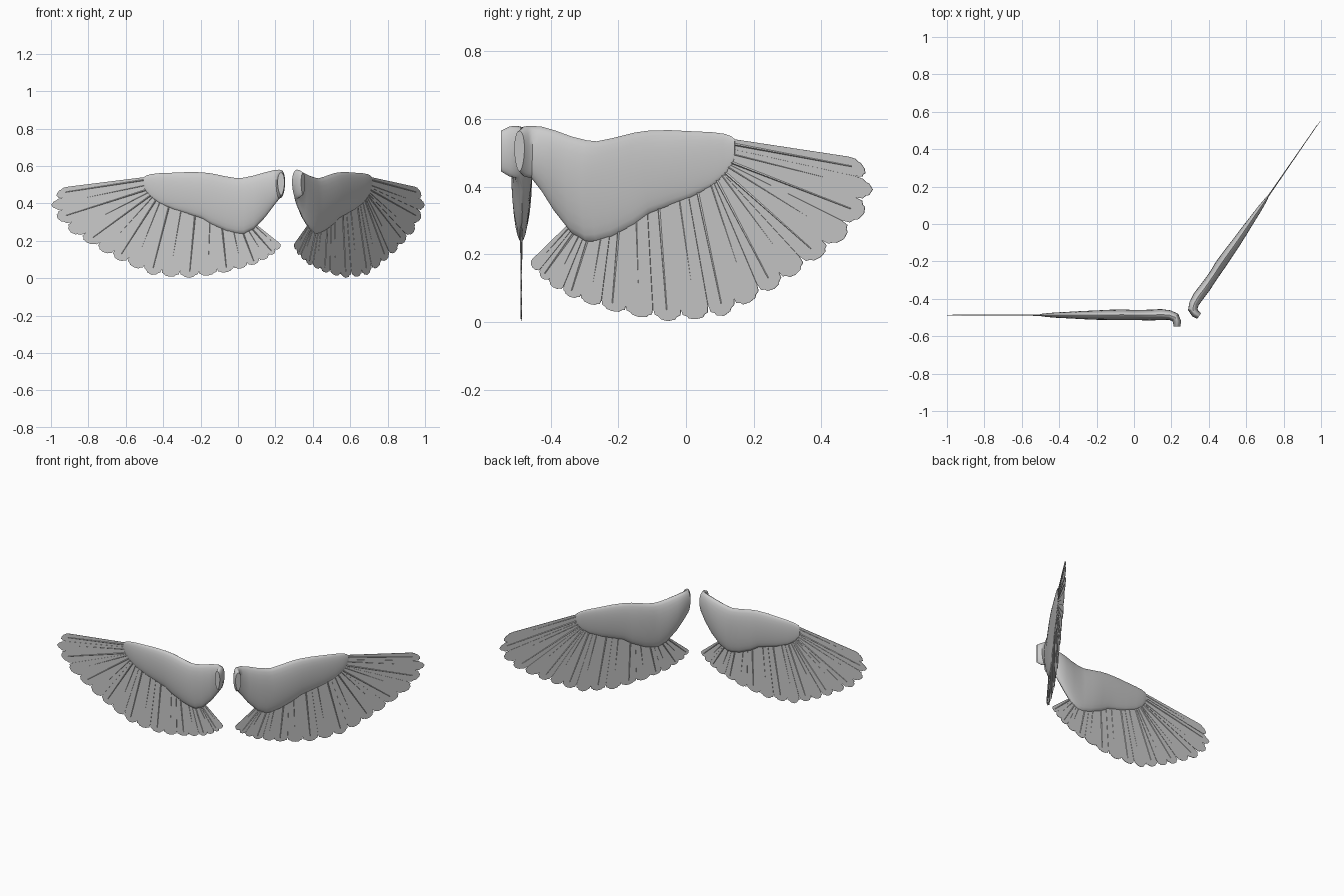
import bpy, bmesh, math
from mathutils import Vector

if "Cube" in bpy.data.objects:
    bpy.data.objects.remove(bpy.data.objects["Cube"])

# Wing space: u runs outward from the root, v is thickness (+ = hook side), z is up
def left(u, v, z):
    return Vector((0.25 - u, -0.487 - v, z))

def right(u, v, z):
    return Vector((0.287 + 0.568 * u + 0.823 * v, -0.475 + 0.823 * u - 0.568 * v, z))

# Arm stations: u, v, top, bottom, half thickness
ARM = [(.02, .060, .565, .445, .018), (.02, .035, .578, .430, .022), (.03, .012, .580, .425, .025),
       (.06, 0, .577, .385, .026), (.105, -.003, .566, .325, .029), (.167, 0, .548, .262, .029),
       (.22, 0, .537, .237, .027), (.256, 0, .534, .239, .027), (.31, -.002, .543, .252, .029),
       (.393, -.001, .560, .288, .027), (.447, 0, .566, .322, .025), (.52, 0, .567, .345, .022),
       (.59, 0, .564, .367, .018), (.67, 0, .561, .401, .014), (.717, 0, .556, .435, .010),
       (.742, 0, .548, .464, .007), (.754, 0, .539, .490, .004)]

# Feather spines: base u, base z, tip u, tip z
FEATHERS = [(.75, .525, 1.218, .453), (.75, .495, 1.249, .392), (.745, .47, 1.216, .320),
            (.735, .455, 1.145, .245), (.72, .44, 1.06, .192), (.71, .43, .972, .140),
            (.69, .415, .893, .098), (.67, .40, .807, .058), (.62, .38, .713, .018),
            (.555, .36, .616, .008), (.48, .335, .511, .002), (.40, .30, .411, .014),
            (.335, .27, .31, .032), (.275, .26, .231, .053), (.23, .26, .159, .074),
            (.20, .265, .10, .103), (.18, .27, .058, .130), (.16, .28, .028, .160)]

def make(name, bm):
    bmesh.ops.recalc_face_normals(bm, faces=bm.faces)
    me = bpy.data.meshes.new(name)
    bm.to_mesh(me)
    bm.free()
    ob = bpy.data.objects.new(name, me)
    bpy.context.collection.objects.link(ob)
    return ob

def loft(bm, rings):
    n = len(rings[0])
    vs = [[bm.verts.new(p) for p in r] for r in rings]
    for a, b in zip(vs, vs[1:]):
        for i in range(n):
            bm.faces.new((a[i], a[(i + 1) % n], b[(i + 1) % n], b[i]))
    bm.faces.new(vs[0][::-1])
    bm.faces.new(vs[-1])

def arm(name, place, n=24):
    rings = []
    for k, (u, v, top, bot, th) in enumerate(ARM):
        p, q = ARM[max(k - 1, 0)], ARM[min(k + 1, len(ARM) - 1)]
        t = Vector((q[0] - p[0], q[1] - p[1])).normalized()
        ring = []
        for i in range(n):
            a = 2 * math.pi * i / n
            w = th * math.cos(a) * (1 + .15 * math.sin(a))
            ring.append(place(u - t.y * w, v + t.x * w, (top + bot) / 2 + (top - bot) / 2 * math.sin(a)))
        rings.append(ring)
    bm = bmesh.new()
    loft(bm, rings)
    ob = make(name, bm)
    bpy.ops.object.select_all(action='DESELECT')
    ob.select_set(True)
    bpy.context.view_layer.objects.active = ob
    bpy.ops.object.shade_smooth_by_angle(angle=math.radians(40))

# Point on spine i at fraction t; spines beyond the ends are extrapolated
def spine(i, t):
    if i < 0:
        return 2 * spine(0, t) - spine(1, t)
    if i >= len(FEATHERS):
        return 2 * spine(i - 1, t) - spine(i - 2, t)
    bu, bz, tu, tz = FEATHERS[i]
    return Vector((bu, bz)).lerp(Vector((tu, tz)), t)

def feathers(name, place):
    bm = bmesh.new()
    quills = bmesh.new()
    for i in range(len(FEATHERS)):
        def at(s, t):
            side = (spine(i, t) + spine(i + (1 if s > 0 else -1), t)) / 2
            return spine(i, t).lerp(side, abs(s))
        # blade with a blunt, lobed tip
        half = [(1, -.12), (1, .3), (1, .6), (1, .9), (.9, .955), (.62, .97), (.5, .99)]
        outline = [at(s, t) for s, t in half] + [at(.01, 1)]
        outline += [at(-s, t) for s, t in reversed(half)]
        off = .001 if i % 2 else -.001
        loft(bm, [[place(p.x, off + d, p.y) for p in outline] for d in (-.001, .001)])
        # quill down the middle
        a, b = spine(i, -.1), spine(i, .9)
        d = (b - a).normalized()
        rings = []
        for p, r in ((a, .004), (b, .0015)):
            rings.append([place(p.x - d.y * r * c, r * s, p.y + d.x * r * c)
                          for c, s in ((1, 0), (0, 1), (-1, 0), (0, -1))])
        loft(quills, rings)
    make(name + "_feathers", bm)
    make(name + "_quills", quills)

for side, place in (("left_wing", left), ("right_wing", right)):
    arm(side + "_arm", place)
    feathers(side, place)
